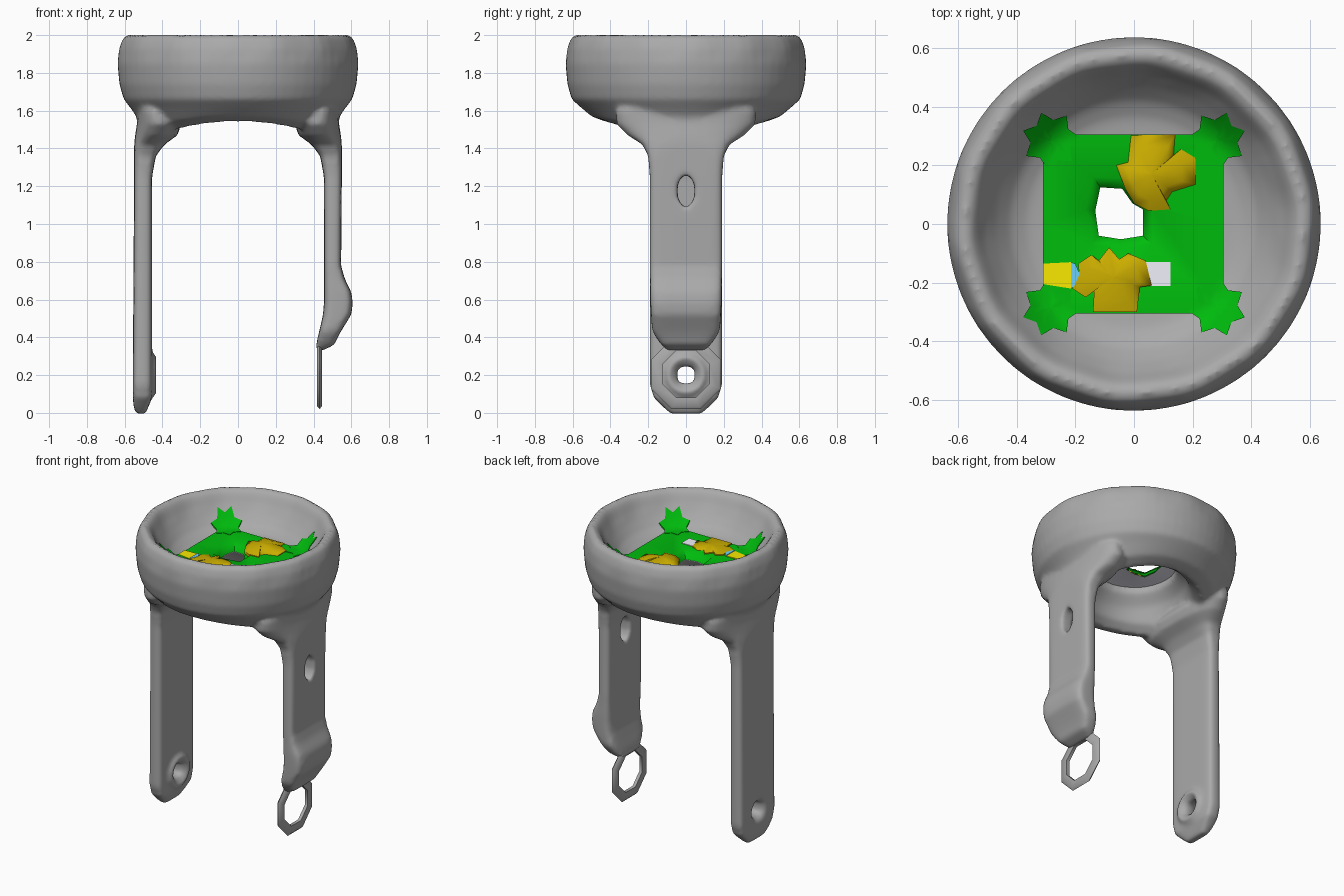
import bpy, bmesh, math
from mathutils import Matrix

if "Cube" in bpy.data.objects:
    bpy.data.objects.remove(bpy.data.objects["Cube"])

GREY = ("grey", (.4, .4, .4))
GREEN = ("green", (0, .5, .004))
OCHRE = ("ochre", (.6, .42, 0))
YELLOW = ("yellow", (.95, .82, 0))
PALE = ("pale", (.88, .88, .98))
BLUE = ("blue", (.15, .65, 1))


def finish(name, bm, color=GREY, smooth=True, angle=40):
    bmesh.ops.recalc_face_normals(bm, faces=bm.faces[:])
    me = bpy.data.meshes.new(name)
    bm.to_mesh(me)
    bm.free()
    ob = bpy.data.objects.new(name, me)
    bpy.context.collection.objects.link(ob)
    mat = bpy.data.materials.get(color[0]) or bpy.data.materials.new(color[0])
    mat.diffuse_color = (*color[1], 1)
    mat.use_nodes = True
    mat.node_tree.nodes["Principled BSDF"].inputs["Base Color"].default_value = mat.diffuse_color
    me.materials.append(mat)
    bpy.ops.object.select_all(action='DESELECT')
    ob.select_set(True)
    bpy.context.view_layer.objects.active = ob
    if smooth:
        bpy.ops.object.shade_smooth_by_angle(angle=math.radians(angle))
    return ob


def skin(bm, rings, wrap=False, caps=True):
    """Join rings of points with quads."""
    vs = [[bm.verts.new(p) for p in r] for r in rings]
    n = len(vs[0])
    for i in range(len(vs) if wrap else len(vs) - 1):
        a, b = vs[i], vs[(i + 1) % len(vs)]
        for j in range(n):
            k = (j + 1) % n
            bm.faces.new((a[j], a[k], b[k], b[j]))
    if caps and not wrap:
        bm.faces.new(vs[0])
        bm.faces.new(vs[-1])


def patch(name, pts, center, height, color):
    """Thin coloured skin whose height is a function of x, y and t (0 centre, 1 edge)."""
    bm = bmesh.new()
    cx, cy = center
    rings = []
    for t in (.05, .35, .7, 1):
        ring = [(cx + (x - cx) * t, cy + (y - cy) * t) for x, y in pts]
        rings.append([(x, y, height(x, y, t)) for x, y in ring])
    rings.append([(x, y, z - .02) for x, y, z in rings[-1]])
    skin(bm, rings)
    return finish(name, bm, color, angle=60)


def leg(name, sections):
    """Loft of rounded rectangles blending to ellipses at the top: z, x min, x max, half depth."""
    bm = bmesh.new()
    rings = []
    for z, x0, x1, hy in sections:
        e = .35 + .5 * max(0, min(1, (z - 1.38) / .1))
        r = []
        for i in range(32):
            a = math.tau * (i + 0.5) / 32
            c, s = math.cos(a), math.sin(a)
            r.append(((x0 + x1) / 2 + (x1 - x0) / 2 * math.copysign(abs(c) ** e, c),
                      hy * math.copysign(abs(s) ** e, s), z))
        rings.append(r)
    skin(bm, rings)
    return finish(name, bm)


def cut(target, name, x, z, r1, r2, depth, sides, sy=1, sz=1):
    """Subtract a cone or prism running along x."""
    bm = bmesh.new()
    bmesh.ops.create_cone(bm, cap_ends=True, segments=sides, radius1=r1, radius2=r2, depth=depth,
                          matrix=Matrix.Translation((x, 0, z)) @ Matrix.Diagonal((1, sy, sz, 1))
                          @ Matrix.Rotation(math.pi / 2, 4, 'Y')
                          @ Matrix.Rotation(math.pi / sides, 4, 'Z'))
    c = finish(name, bm, smooth=False)
    m = target.modifiers.new(name, 'BOOLEAN')
    m.operation, m.solver, m.object = 'DIFFERENCE', 'EXACT', c
    bpy.context.view_layer.objects.active = target
    bpy.ops.object.modifier_apply(modifier=name)
    bpy.data.objects.remove(c)


def x_ring(name, x, z, prof, sides):
    """Revolve (radius, x offset) profile about the x axis."""
    bm = bmesh.new()
    skin(bm, [[(x + o, r * math.cos(math.tau * (i + .5) / sides), z + r * math.sin(math.tau * (i + .5) / sides))
               for r, o in prof] for i in range(sides)], wrap=True)
    return finish(name, bm, angle=50)


# Bowl: sloped dish inside, open underside sagging toward the legs
dish = [(.535, 1.97), (.51, 1.925), (.47, 1.87), (.42, 1.815), (.36, 1.785), (.26, 1.775)]
prof = [(.42, 1.54), (.5, 1.57), (.56, 1.62), (.605, 1.66), (.628, 1.74), (.638, 1.85),
        (.628, 1.93), (.608, 1.985), (.58, 2.003), (.555, 1.995)] + dish + [(.26, 1.72), (.32, 1.65), (.36, 1.58)]
bm = bmesh.new()
rings = []
for i in range(64):
    a = math.tau * i / 64
    ring = []
    for r, z in prof:
        sag = max(0, min(1, (1.64 - z) / .08)) * .07 * math.cos(a) ** 2
        wob = 1 + .006 * math.sin(a * 14) * (1.9 < z)
        ring.append((r * wob * math.cos(a), r * wob * math.sin(a), z - sag))
    rings.append(ring)
skin(bm, rings, wrap=True)
bowl = finish("bowl_and_legs", bm, angle=60)

# Left leg: rounded foot, dimpled pivot, flared top
top = [(1.25, .455, .55, .192), (1.36, .435, .55, .2), (1.42, .39, .55, .23), (1.47, .32, .545, .31),
       (1.53, .3, .535, .37), (1.6, .34, .53, .37), (1.66, .42, .53, .25)]
left = leg("left_leg", [(-.005, -.54, -.49, .08), (.03, -.552, -.475, .12), (.08, -.557, -.455, .17),
                        (.15, -.557, -.455, .192)] + [(z, -b, -a, h) for z, a, b, h in top])
boss = x_ring("left_leg_boss", -.455, .2, [(.05, -.03), (.07, .01), (.095, .028), (.125, .0), (.1, -.03)], 12)
cut(left, "pivot_hole", -.5, .2, .064, .064, .3, 4)
cut(left, "pivot_dimple", -.545, .2, .1, .045, .06, 8)

# Right leg: slot and outward bulge
right = leg("right_leg", [(.33, .412, .446, .1), (.36, .415, .51, .13), (.4, .422, .528, .16),
                          (.44, .432, .55, .18), (.52, .45, .6, .185), (.58, .455, .608, .188),
                          (.64, .455, .6, .19), (.71, .456, .565, .19), (.78, .456, .546, .192)] + top)
cut(right, "slot", .5, 1.175, .05, .05, .4, 8, .95, 1.8)

# Fuse bowl and legs into one softly blended body
bpy.ops.object.select_all(action='DESELECT')
for o in (bowl, left, boss, right):
    o.select_set(True)
bpy.context.view_layer.objects.active = bowl
bpy.ops.object.join()
m = bowl.modifiers.new("fuse", 'REMESH')
m.mode, m.voxel_size, m.use_smooth_shade = 'VOXEL', .014, True
m = bowl.modifiers.new("soften", 'SMOOTH')
m.factor, m.iterations = .5, 8

# Thin ring under the right leg
x_ring("right_leg_ring", .432, .205, [(.135, -.012), (.185, -.014), (.2, 0), (.185, .012), (.135, .01)], 8)

# Panel with a ragged, downturned hole
hole = [(.03, -.04), (.03, .05), (-.005, .07), (-.04, .12), (-.115, .125), (-.132, .045),
        (-.12, -.04), (-.045, -.052)]
edge = [(.305, -.305), (.305, 0), (.305, .305), (0, .305), (-.31, .305), (-.31, 0),
        (-.31, -.305), (0, -.305)]
mid = [(h[0] + (h[0] + .05) * .4, h[1] + (h[1] - .035) * .4) for h in hole]
bm = bmesh.new()
skin(bm, [[(x, y, z) for x, y in loop] for loop, z in
          ((edge, 1.78), (edge, 1.8), (mid, 1.8), (hole, 1.75))], caps=False)
finish("panel", bm, GREEN, angle=60)
bm = bmesh.new()
skin(bm, [[(x * s, y * s, z) for x, y in loop] for loop, s, z in
          ((edge, .85, 1.76), (mid, 1, 1.755), (hole, 1, 1.745))], caps=False)
finish("panel_underside", bm, PALE, angle=60)


def dish_height(x, y, t):
    """Height just above the bowl's inner slope."""
    r = math.hypot(x, y)
    for (r1, z1), (r0, z0) in zip(dish, dish[1:]):
        if r >= r0:
            return max(1.803, z0 + (z1 - z0) * (r - r0) / (r1 - r0) + .007)
    return 1.803


# Star corners climbing the dish
for sx, nx in ((-1, "left"), (1, "right")):
    for sy, ny in ((-1, "front"), (1, "back")):
        pts = []
        for i in range(14):
            a = math.tau * i / 14 + math.pi / 4
            r = (.1 if i % 2 else .07)
            pts.append((sx * (.283 + r * math.cos(a)), sy * (.285 + r * math.sin(a))))
        patch(f"star_corner_{ny}_{nx}", pts, (sx * .283, sy * .285), dish_height, GREEN)

# Coloured patches on the panel
patch("back_patch", [(-.01, .302), (.14, .305), (.135, .235), (.16, .255), (.21, .225), (.21, .135),
                     (.13, .11), (.11, .08), (.125, .05), (.05, .045), (0, .07), (-.03, .12),
                     (-.06, .2), (-.02, .21)], (.06, .17), lambda x, y, t: 1.84 - .035 * t * t, OCHRE)
patch("front_patch", [(-.19, -.135), (-.145, -.105), (-.12, -.125), (-.085, -.08), (-.05, -.12),
                      (-.02, -.1), (.04, -.125), (.06, -.21), (.02, -.215), (.01, -.3), (-.14, -.3),
                      (-.135, -.215), (-.165, -.25), (-.21, -.22), (-.187, -.17)], (-.07, -.18),
      lambda x, y, t: 1.825 - .018 * t * t, OCHRE)
patch("yellow_patch", [(-.31, -.135), (-.215, -.13), (-.215, -.22), (-.31, -.205)], (-.26, -.17),
      lambda x, y, t: 1.805, YELLOW)
patch("blue_patch", [(-.215, -.13), (-.2, -.135), (-.185, -.17), (-.205, -.215), (-.215, -.22)],
      (-.203, -.17), lambda x, y, t: 1.809, BLUE)
patch("pale_patch", [(.03, -.13), (.125, -.13), (.125, -.212), (.03, -.212)], (.08, -.17),
      lambda x, y, t: 1.804, PALE)
